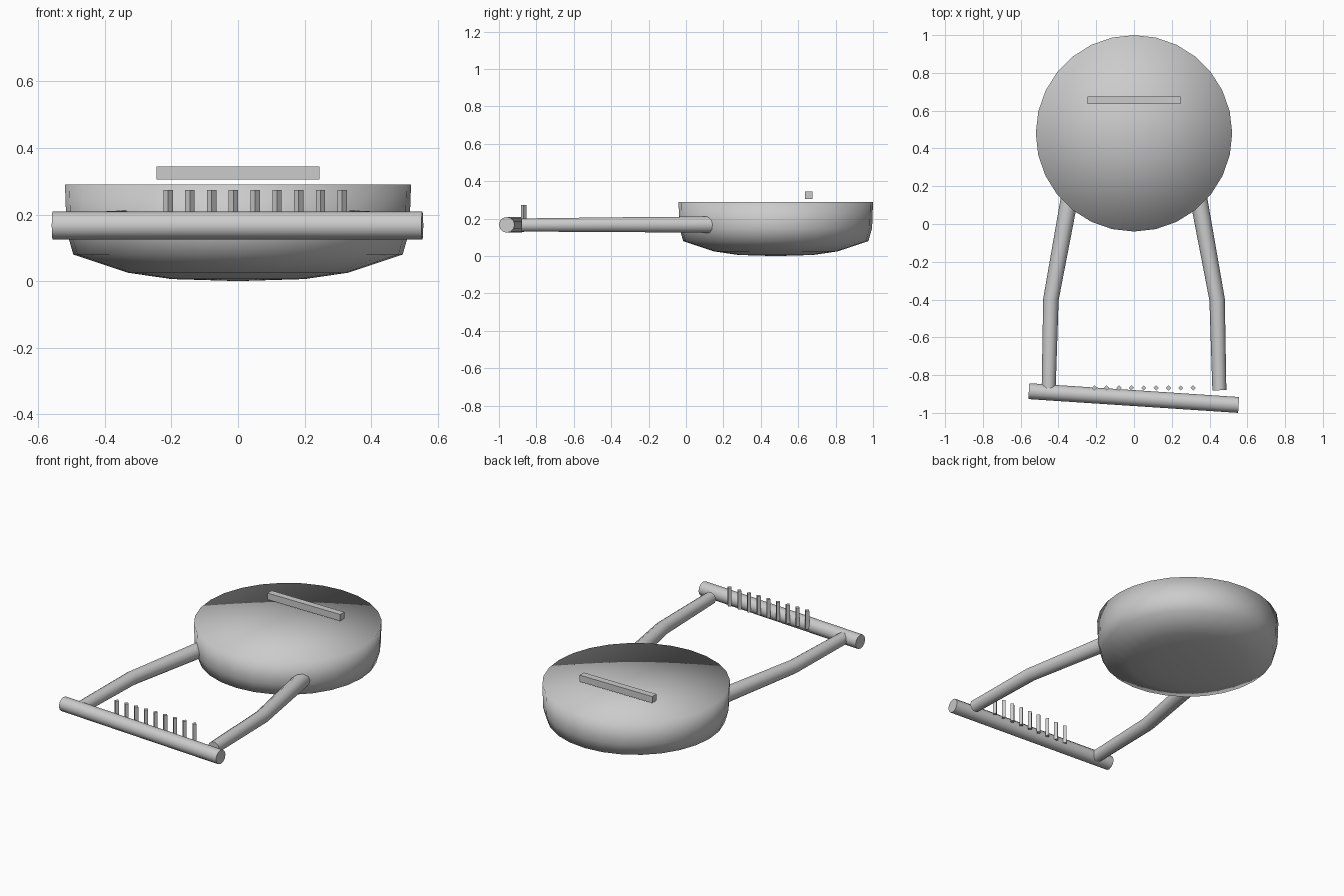
import bpy, bmesh
from math import cos, sin, pi
from mathutils import Vector

if "Cube" in bpy.data.objects:
    bpy.data.objects.remove(bpy.data.objects["Cube"])


def finish(name, bm, smooth=True):
    bmesh.ops.recalc_face_normals(bm, faces=bm.faces)
    for f in bm.faces:
        f.smooth = smooth
    mesh = bpy.data.meshes.new(name)
    bm.to_mesh(mesh)
    bm.free()
    ob = bpy.data.objects.new(name, mesh)
    bpy.context.collection.objects.link(ob)
    return ob


def tube(name, points, radii, sides, angle=40):
    """Closed round tube following points that lie in a horizontal plane."""
    bm = bmesh.new()
    pts = [Vector(p) for p in points]
    rings = []
    for i, (p, r) in enumerate(zip(pts, radii)):
        d = (pts[min(i + 1, len(pts) - 1)] - pts[max(i - 1, 0)]).normalized()
        u = Vector((1, 0, 0)) if abs(d.z) > 0.9 else d.cross(Vector((0, 0, 1))).normalized()
        v = d.cross(u)
        rings.append([bm.verts.new(p + r * (u * cos(2 * pi * k / sides) + v * sin(2 * pi * k / sides)))
                      for k in range(sides)])
    for a, b in zip(rings, rings[1:]):
        for k in range(sides):
            j = (k + 1) % sides
            bm.faces.new((a[k], a[j], b[j], b[k]))
    bm.faces.new(rings[0])
    bm.faces.new(rings[-1])
    ob = finish(name, bm)
    bpy.context.view_layer.objects.active = ob
    ob.select_set(True)
    bpy.ops.object.shade_smooth_by_angle(angle=angle * pi / 180)
    ob.select_set(False)
    return ob


# Sound bowl: turned profile with a flat top, smooth all over
profile = [(0.20, 0.006), (0.33, 0.025), (0.495, 0.08), (0.515, 0.15), (0.52, 0.29)]
bm = bmesh.new()
n = 28
rings = [[bm.verts.new((r * cos(2 * pi * k / n), 0.48 + r * sin(2 * pi * k / n), z)) for k in range(n)]
         for r, z in profile]
for a, b in zip(rings, rings[1:]):
    for k in range(n):
        j = (k + 1) % n
        bm.faces.new((a[k], a[j], b[j], b[k]))
for ring, z in ((rings[0], 0.0), (rings[-1], 0.29)):
    c = bm.verts.new((0, 0.48, z))
    for k in range(n):
        bm.faces.new((ring[k], ring[(k + 1) % n], c))
finish("sound_bowl", bm)

# Two bent arms rising out of the bowl
for side, label in ((-1, "left"), (1, "right")):
    tube(label + "_arm",
         [(side * 0.342, 0.135, 0.168), (side * 0.44, -0.40, 0.168), (side * 0.452, -0.88, 0.166)],
         [0.046, 0.041, 0.037], 10)

# Slightly tilted crossbar
tube("crossbar", [(-0.557, -0.885, 0.167), (0.554, -0.958, 0.167)], [0.042, 0.042], 12)

# Row of tuning pegs
for i in range(9):
    x = -0.21 + i * 0.0654
    tube(f"tuning_peg_{i + 1}", [(x, -0.868, 0.16), (x, -0.868, 0.273)], [0.014, 0.014], 4)

# Bridge bar above the bowl
bm = bmesh.new()
bmesh.ops.create_cube(bm, size=1)
bmesh.ops.scale(bm, verts=bm.verts, vec=(0.49, 0.04, 0.04))
bmesh.ops.translate(bm, verts=bm.verts, vec=(0, 0.655, 0.325))
finish("bridge", bm, smooth=False)
